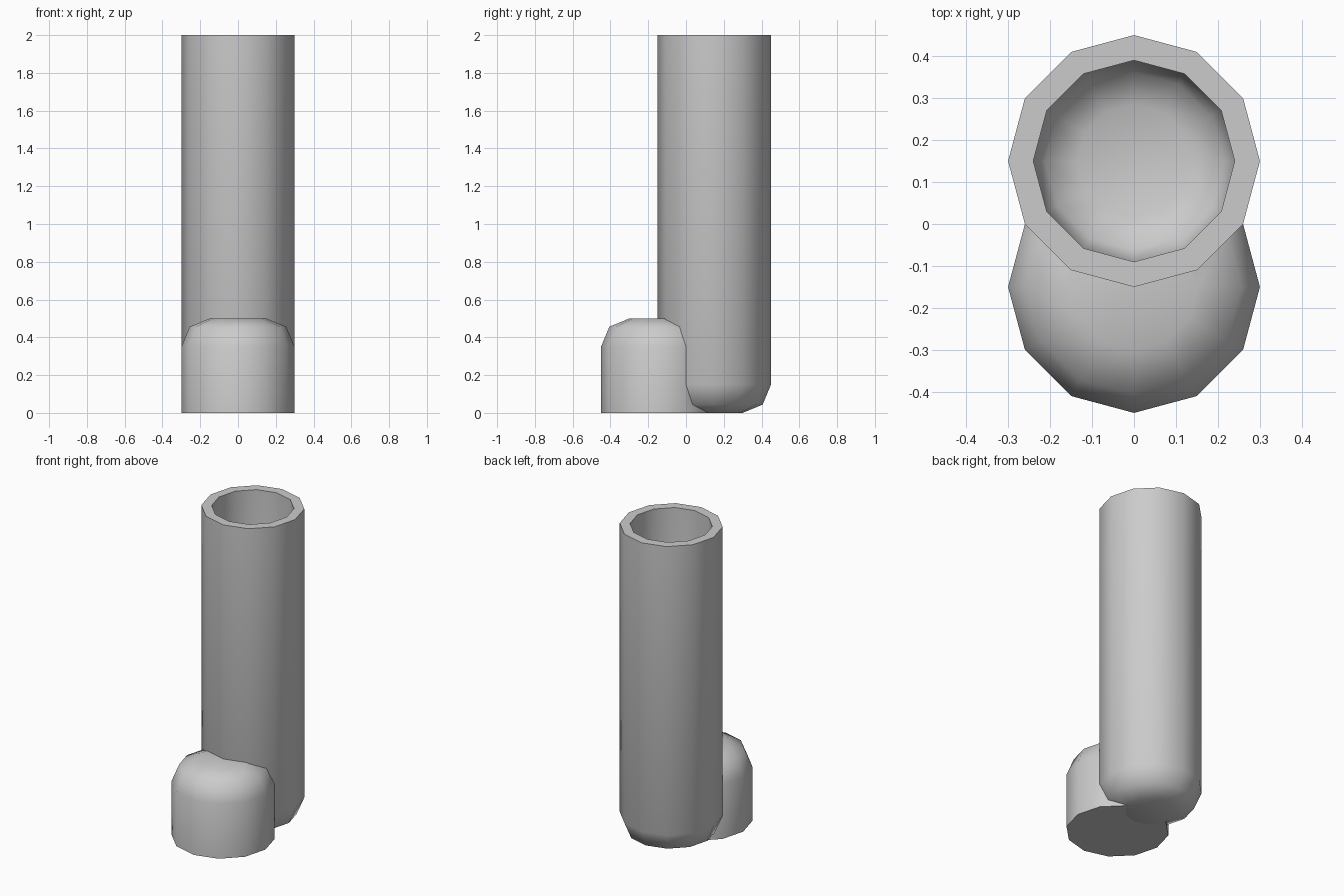
import bpy, bmesh
from math import cos, sin, pi, radians

if "Cube" in bpy.data.objects:
    bpy.data.objects.remove(bpy.data.objects["Cube"])

SIDES = 12


def lathe(name, profile, y):
    """Solid of revolution from (radius, z) points, capped at both ends."""
    bm = bmesh.new()
    rings = [[bm.verts.new((r * cos(2 * pi * i / SIDES), y + r * sin(2 * pi * i / SIDES), z))
              for i in range(SIDES)] for r, z in profile]
    for a, b in zip(rings, rings[1:]):
        for i in range(SIDES):
            j = (i + 1) % SIDES
            bm.faces.new((a[i], a[j], b[j], b[i]))
    bm.faces.new(rings[0][::-1])
    bm.faces.new(rings[-1])
    bmesh.ops.recalc_face_normals(bm, faces=bm.faces)
    me = bpy.data.meshes.new(name)
    bm.to_mesh(me)
    bm.free()
    ob = bpy.data.objects.new(name, me)
    bpy.context.collection.objects.link(ob)
    return ob


def smooth(ob):
    bpy.ops.object.select_all(action='DESELECT')
    ob.select_set(True)
    bpy.context.view_layer.objects.active = ob
    bpy.ops.object.shade_smooth_by_angle(angle=radians(50))


# Hollow upright shaft with a rounded heel and rounded inner floor
shaft = lathe("boot_shaft", [(0.15, 0), (0.256, 0.044), (0.3, 0.15), (0.3, 2.0),
                             (0.24, 2.0), (0.24, 0.162), (0.212, 0.094), (0.135, 0.06)], 0.15)
smooth(shaft)

# Rounded toe, flat underneath
toe = lathe("boot_toe", [(0.3, 0), (0.3, 0.35), (0.256, 0.456), (0.15, 0.5)], -0.15)

# Cutter keeps the toe out of the shaft cavity; its walls lie inside the shaft wall
cutter = lathe("cavity_cutter", [(0.143, 0.03), (0.235, 0.068), (0.27, 0.156), (0.27, 1.0)], 0.15)
mod = toe.modifiers.new("cavity", 'BOOLEAN')
mod.operation = 'DIFFERENCE'
mod.solver = 'EXACT'
mod.object = cutter
bpy.context.view_layer.objects.active = toe
toe.select_set(True)
bpy.ops.object.modifier_apply(modifier=mod.name)
bpy.data.objects.remove(cutter)
smooth(toe)
